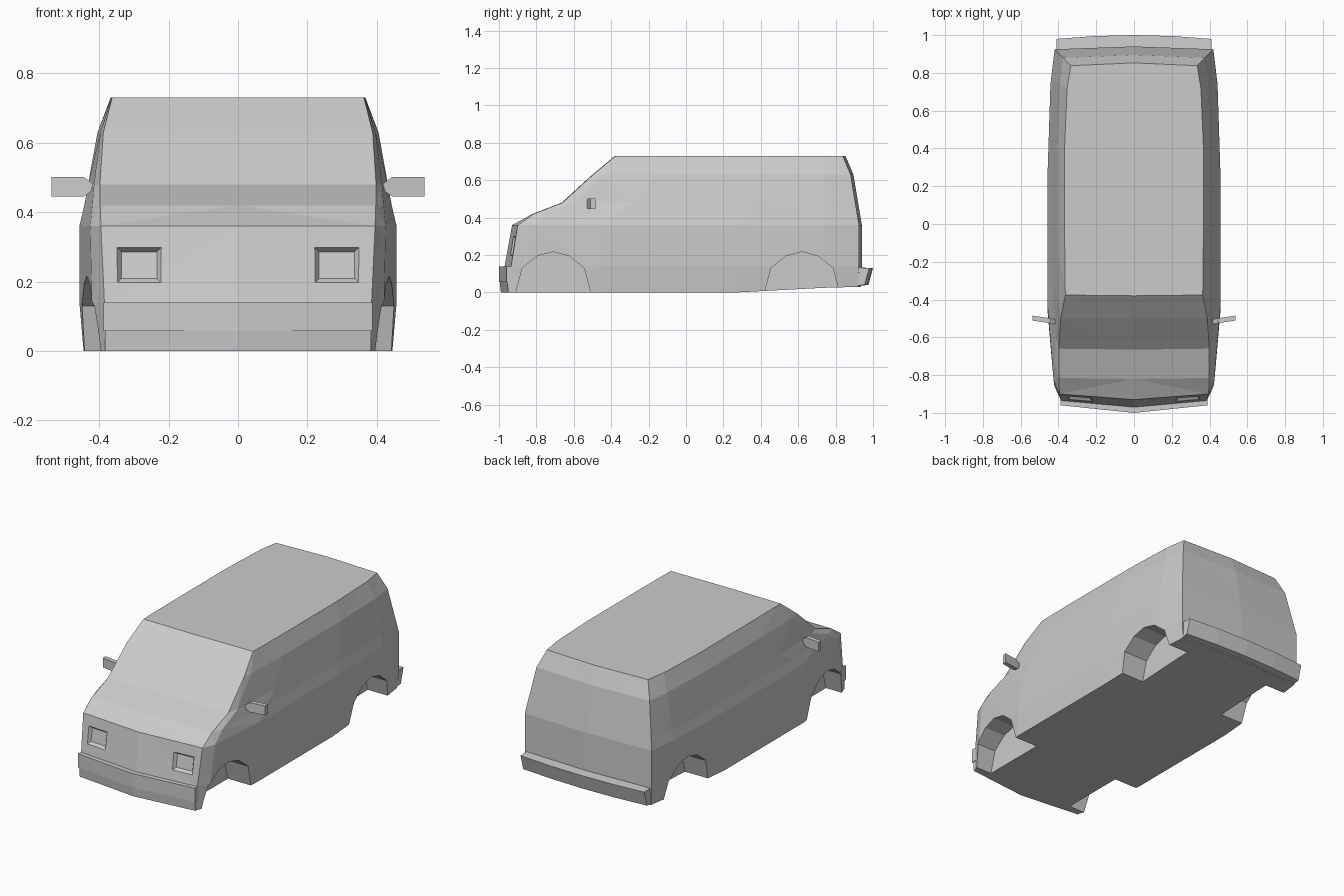
import bpy, bmesh

if "Cube" in bpy.data.objects:
    bpy.data.objects.remove(bpy.data.objects["Cube"])


def make(name, verts, faces, triangulate=False):
    bm = bmesh.new()
    vs = [bm.verts.new(v) for v in verts]
    for f in faces:
        bm.faces.new([vs[i] for i in f])
    if triangulate:
        bmesh.ops.triangulate(bm, faces=bm.faces[:])
    bmesh.ops.recalc_face_normals(bm, faces=bm.faces[:])
    mesh = bpy.data.meshes.new(name)
    bm.to_mesh(mesh)
    bm.free()
    obj = bpy.data.objects.new(name, mesh)
    bpy.context.scene.collection.objects.link(obj)
    return obj


def loft(name, rings, caps=True, triangulate=False):
    """Skin a list of closed rings that all have the same point count."""
    n = len(rings[0])
    faces = [(r * n + i, r * n + (i + 1) % n, (r + 1) * n + (i + 1) % n, (r + 1) * n + i)
             for r in range(len(rings) - 1) for i in range(n)]
    if caps:
        faces += [tuple(range(n)), tuple(range((len(rings) - 1) * n, len(rings) * n))]
    else:  # cap with strips running across the car
        for base in (0, (len(rings) - 1) * n):
            for i in range(n // 2):
                f = [base + i, base + i + 1, base + n - i - 1, base + (n - i) % n]
                faces.append(tuple(dict.fromkeys(f)))
    return make(name, [p for r in rings for p in r], faces, triangulate)


# Body: plan outlines stacked upwards
# z, front half width, front centre y, front corner y, max half width,
# rear half width, rear corner y, rear centre y
levels = [
    (0.00, 0.38, -0.985, -0.945, 0.445, 0.41, 0.92, 0.935),
    (0.14, 0.385, -0.97, -0.935, 0.457, 0.42, 0.925, 0.94),
    (0.36, 0.395, -0.93, -0.90, 0.457, 0.42, 0.925, 0.94),
    (0.42, 0.397, -0.82, -0.815, 0.443, 0.41, 0.915, 0.93),
    (0.48, 0.398, -0.665, -0.66, 0.432, 0.40, 0.905, 0.92),
    (0.63, 0.388, -0.50, -0.497, 0.405, 0.375, 0.88, 0.895),
    (0.73, 0.363, -0.38, -0.376, 0.367, 0.335, 0.838, 0.853),
]


def outline(z, wf, yfc, yf, wm, wr, yr, yrc):
    half = [(0, yfc), (wf, yf)]
    for t, w in ((0.04, (wf + wm) / 2), (0.25, wm), (0.65, wm), (0.9, wr + 0.6 * (wm - wr))):
        half.append((w, yf + (yr - yf) * t))
    half += [(wr, yr), (0, yrc)]
    ring = half + [(-x, y) for x, y in half[-2:0:-1]]
    # the underside kicks up a little behind the rear wheels
    lift = lambda y: 0.03 * min(1, max(0, (y - 0.42) / 0.38)) if z == 0 else 0
    return [(x, y, z + lift(y)) for x, y in ring]


body = loft("van_body", [outline(*l) for l in levels], caps=False, triangulate=True)

# Wheel arch cutters
arch = [(-0.205, -0.05), (-0.20, 0), (-0.165, 0.13), (-0.085, 0.195), (0, 0.217),
        (0.085, 0.195), (0.165, 0.13), (0.20, 0), (0.205, -0.05)]
cutters = []
for s in (-1, 1):
    for yc in (-0.71, 0.62):
        cutters.append(loft("wheel_arch_cutter",
                            [[(s * x, yc + y, z) for y, z in arch] for x in (0.29, 0.6)]))


# Headlight recess cutters: tapered blocks following the sloping nose
def nose_y(x, z):
    return -0.93 + 0.03 * abs(x) / 0.395 + (z - 0.36) * 0.18


for s in (-1, 1):
    rings = []
    for inset, depth in ((-0.014, -0.02), (0.0, 0.0), (0.014, 0.02)):
        box = [(0.22 + inset, 0.195 + inset), (0.35 - inset, 0.195 + inset),
               (0.35 - inset, 0.30 - inset), (0.22 + inset, 0.30 - inset)]
        rings.append([(s * x, nose_y(x, z) + depth, z) for x, z in box])
    cutters.append(loft("headlight_cutter", rings))

# Cut the body, then discard the cutters
for c in cutters:
    c.hide_render = True
    m = body.modifiers.new("cut", 'BOOLEAN')
    m.operation = 'DIFFERENCE'
    m.solver = 'EXACT'
    m.object = c
dg = bpy.context.evaluated_depsgraph_get()
cut_mesh = bpy.data.meshes.new_from_object(body.evaluated_get(dg))
body.modifiers.clear()
body.data = cut_mesh
for c in cutters:
    bpy.data.objects.remove(c)


# Bumpers: a section swept across the car with a slight bow
def bumper(name, section, half, bow):
    rings = []
    for t in (-1, -0.5, 0, 0.5, 1):
        shift = bow * (abs(t) if bow > 0 else t * t)
        rings.append([(half * t, y + shift, z) for y, z in section])
    loft(name, rings)


bumper("front_bumper", [(-1.0, 0.058), (-1.0, 0.14), (-0.95, 0.14), (-0.95, 0.058)], 0.388, 0.04)
bumper("front_valance", [(-0.99, 0.0), (-0.996, 0.058), (-0.95, 0.058), (-0.95, 0.0)], 0.383, 0.04)
bumper("rear_bumper", [(0.91, 0.035), (0.975, 0.04), (1.0, 0.13), (0.91, 0.135)], 0.41, -0.02)

# Door mirrors: angled blocks with a pointed inner end
for s, side in ((-1, "left"), (1, "right")):
    rings = []
    for x, yc, z0, z1 in ((0.415, -0.518, 0.465, 0.48), (0.445, -0.512, 0.445, 0.502),
                          (0.538, -0.498, 0.445, 0.502)):
        rings.append([(s * x, yc - 0.013, z0), (s * x, yc + 0.013, z0),
                      (s * x, yc + 0.013, z1), (s * x, yc - 0.013, z1)])
    loft(side + "_mirror", rings)
